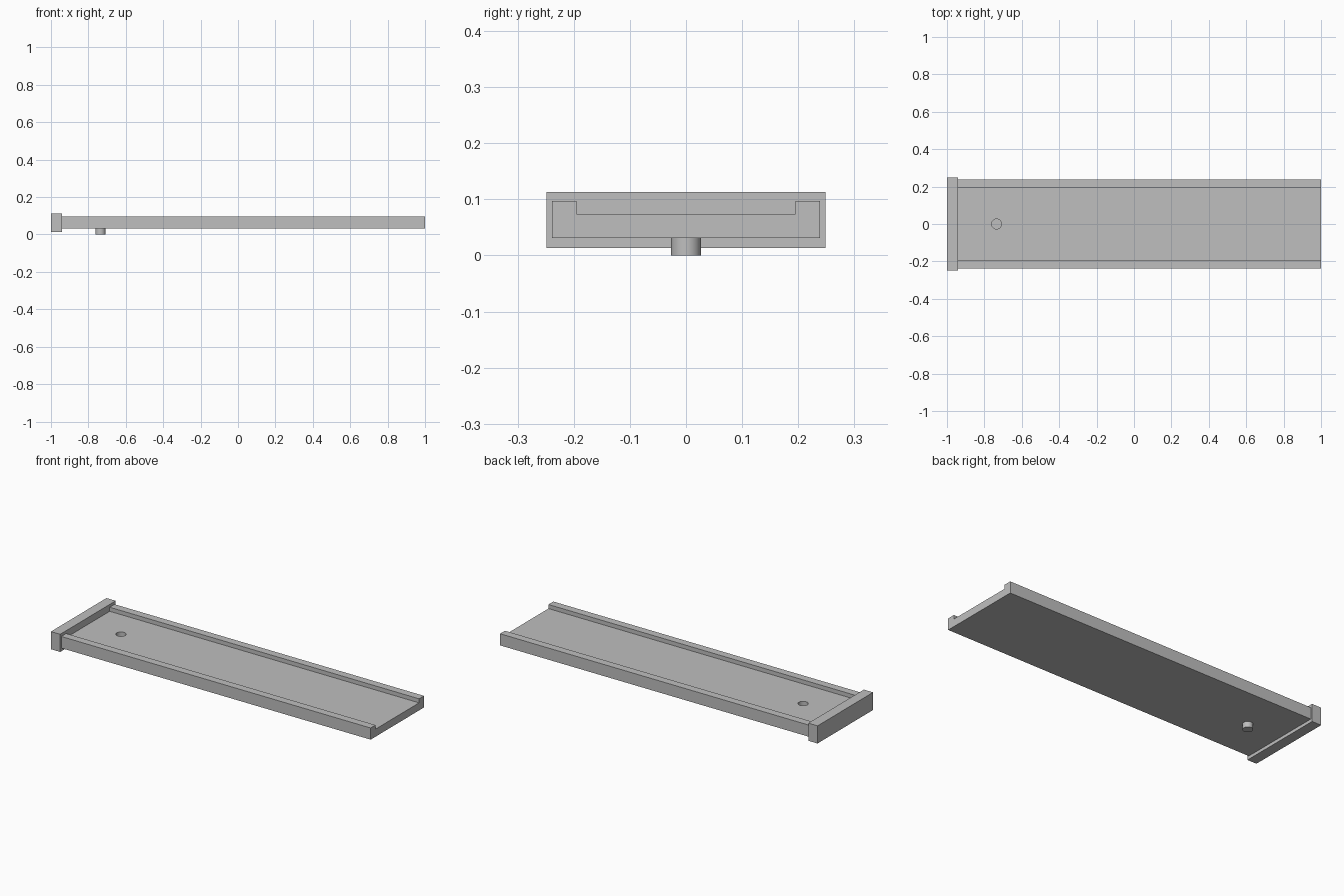
import bpy
import bmesh

default_cube = bpy.data.objects.get("Cube")
if default_cube:
    bpy.data.objects.remove(default_cube, do_unlink=True)

# Main dimensions
CAP_X = -0.942
DRAIN_X, DRAIN_R = -0.735, 0.0265
BASE_Z, FLOOR_Z, RIM_Z = 0.031, 0.074, 0.097
HALF_W, INNER_W = 0.239, 0.195

grey = bpy.data.materials.new("light_grey")
grey.use_nodes = True
colour = (0.52, 0.52, 0.52, 1.0)
grey.diffuse_color = colour
grey.node_tree.nodes["Principled BSDF"].inputs["Base Color"].default_value = colour


def extrude_x(name, outline, x0, x1):
    """Extrude a (y, z) outline along x into a solid."""
    bm = bmesh.new()
    face = bm.faces.new([bm.verts.new((x0, y, z)) for y, z in outline])
    moved = bmesh.ops.extrude_face_region(bm, geom=[face])["geom"]
    verts = [g for g in moved if isinstance(g, bmesh.types.BMVert)]
    bmesh.ops.translate(bm, verts=verts, vec=(x1 - x0, 0, 0))
    bmesh.ops.recalc_face_normals(bm, faces=bm.faces)
    mesh = bpy.data.meshes.new(name)
    bm.to_mesh(mesh)
    bm.free()
    obj = bpy.data.objects.new(name, mesh)
    bpy.context.collection.objects.link(obj)
    mesh.materials.append(grey)
    return obj


def cylinder(name, z0, z1):
    bpy.ops.mesh.primitive_cylinder_add(
        vertices=48, radius=DRAIN_R, depth=z1 - z0,
        location=(DRAIN_X, 0, (z0 + z1) / 2))
    obj = bpy.context.object
    obj.name = name
    obj.data.materials.append(grey)
    bpy.ops.object.shade_smooth_by_angle()
    return obj


# Channel tray with a raised lip along both long sides
half = [(HALF_W, BASE_Z), (HALF_W, RIM_Z), (INNER_W, RIM_Z), (INNER_W, FLOOR_Z)]
outline = half + [(-y, z) for y, z in reversed(half)]
tray = extrude_x("channel_tray", outline, CAP_X, 1.0)

# Drain hole through the tray floor
cutter = cylinder("drain_hole_cutter", 0.0, 0.15)
cutter.hide_render = True
cut = tray.modifiers.new("drain_hole", "BOOLEAN")
cut.operation = "DIFFERENCE"
cut.solver = "EXACT"
cut.object = cutter
bpy.context.view_layer.objects.active = tray
bpy.ops.object.modifier_apply(modifier=cut.name)
bpy.data.objects.remove(cutter, do_unlink=True)

# Drain spigot closing the hole from below
cylinder("drain_spigot", 0.0, BASE_Z)

# Oversized end cap
cap = [(-0.249, 0.013), (0.249, 0.013), (0.249, 0.113), (-0.249, 0.113)]
extrude_x("end_cap", cap, -1.0, CAP_X)
